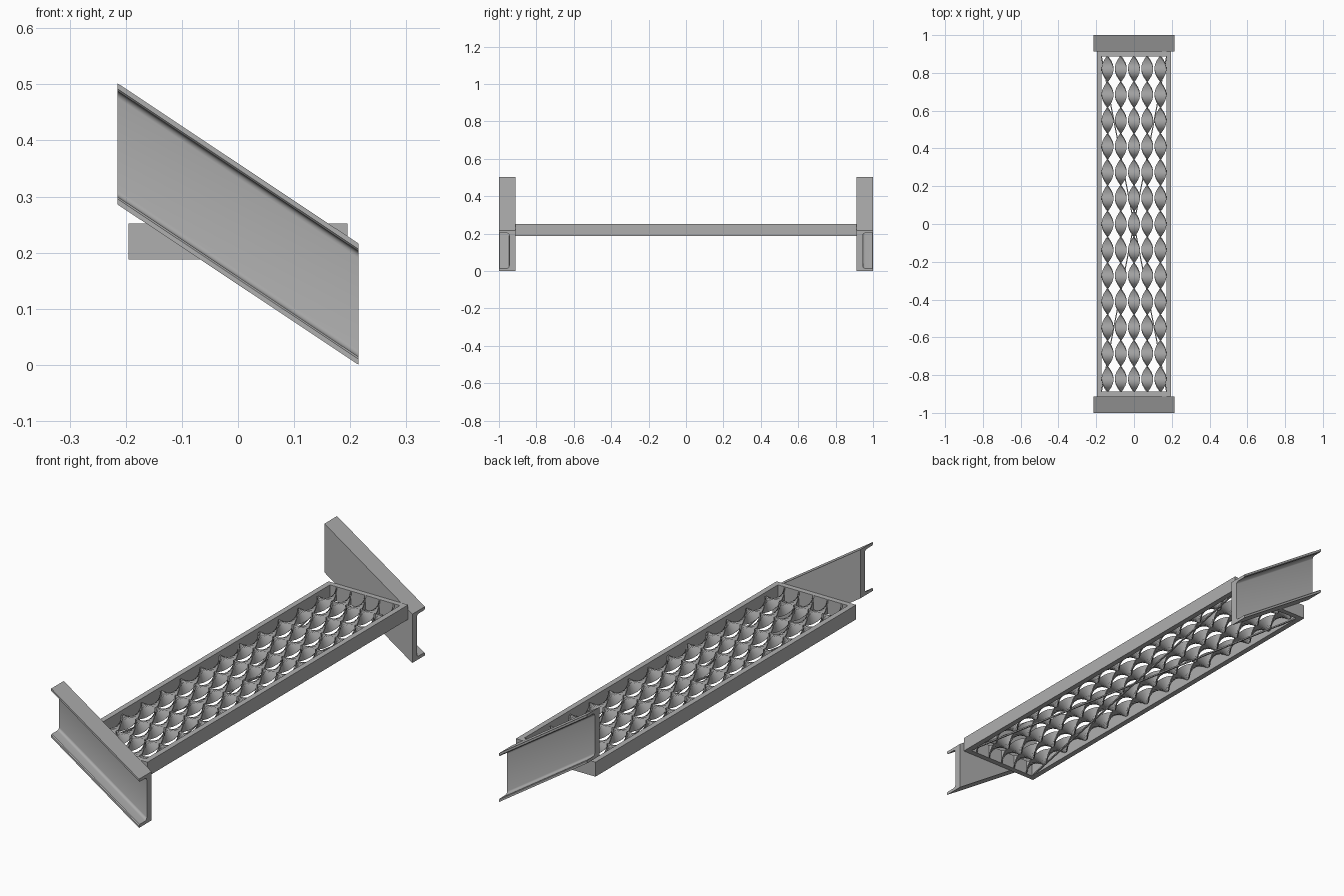
import bpy, bmesh, math
from mathutils import Vector

if "Cube" in bpy.data.objects:
    bpy.data.objects.remove(bpy.data.objects["Cube"])

steel = bpy.data.materials.new("galvanised grey")
steel.diffuse_color = (0.43, 0.43, 0.43, 1)
steel.use_nodes = True
steel.node_tree.nodes["Principled BSDF"].inputs["Base Color"].default_value = steel.diffuse_color


def make(name, bm, angle=30):
    bmesh.ops.recalc_face_normals(bm, faces=bm.faces)
    me = bpy.data.meshes.new(name)
    bm.to_mesh(me)
    bm.free()
    me.materials.append(steel)
    for p in me.polygons:
        p.use_smooth = True
    me.set_sharp_from_angle(angle=math.radians(angle))
    ob = bpy.data.objects.new(name, me)
    bpy.context.collection.objects.link(ob)
    return ob


def sweep(bm, rings):
    """Skin a list of closed rings and cap both ends."""
    vs = [[bm.verts.new(p) for p in r] for r in rings]
    n = len(vs[0])
    for a, b in zip(vs, vs[1:]):
        for i in range(n):
            j = (i + 1) % n
            bm.faces.new((a[i], a[j], b[j], b[i]))
    bm.faces.new(vs[0])
    bm.faces.new(vs[-1][::-1])


# Sloped channel stringers, open side facing outward, vertical ends
def channel_profile():
    y0, y1, yw, h, t, r = 1.0, 0.912, 0.945, 0.216, 0.014, 0.012
    pts = [(y0, 0), (y1, 0), (y1, h), (y0, h)]
    tip = 0.004
    pts += [(y0, h - t + tip), (y0 - tip, h - t)]
    arc = [(yw + r - r * math.sin(a), r - r * math.cos(a))
           for a in (i * math.pi / 8 for i in range(5))]
    pts += [(y, h - t - d) for y, d in arc]
    pts += [(y, t + d) for y, d in reversed(arc)]
    pts += [(y0 - tip, t), (y0, t - tip)]
    return pts


for name, side in (("front_stringer", -1), ("back_stringer", 1)):
    bm = bmesh.new()
    prof = channel_profile()
    sweep(bm, [[(x, side * y, z + lift) for y, z in prof]
               for x, lift in ((-0.215, 0.286), (0.215, 0.0))])
    make(name, bm)

# Rectangular tread frame: a section swept round four mitred corners
X, Y, W, Z0, Z1 = 0.195, 0.912, 0.024, 0.188, 0.252
bm = bmesh.new()
loops = []
for inset, z in ((0, Z0), (0, Z1), (W, Z1), (W, Z0)):
    loops.append([bm.verts.new((sx * (X - inset), sy * (Y - inset), z))
                  for sx, sy in ((-1, -1), (1, -1), (1, 1), (-1, 1))])
for k in range(4):
    a, b = loops[k], loops[(k + 1) % 4]
    for i in range(4):
        j = (i + 1) % 4
        bm.faces.new((a[i], a[j], b[j], b[i]))
make("tread_frame", bm)

# Twisted grating ribbons running along the tread
RIBS, TURNS, STEPS = 5, 13, 12
HALF_W, HALF_T, END = 0.031, 0.003, 0.89
zc = (Z0 + Z1) / 2
bm = bmesh.new()
for k in range(RIBS):
    xc = (k - (RIBS - 1) / 2) * 0.07
    rings = []
    for s in range(TURNS * STEPS + 1):
        f = s / (TURNS * STEPS)
        a = math.pi / 2 + math.pi * TURNS * f
        u = Vector((math.cos(a), 0, math.sin(a)))
        v = Vector((-math.sin(a), 0, math.cos(a)))
        c = Vector((xc, -END + 2 * END * f, zc))
        rings.append([c + u * HALF_W * p + v * HALF_T * q
                      for p, q in ((-1, -1), (1, -1), (1, 1), (-1, 1))])
    sweep(bm, rings)
make("twisted_grating", bm, 40)

# Thin crossed braces under the grating
bm = bmesh.new()
for s in (-1, 1):
    rings = []
    for e in (-1, 1):
        rings.append([(e * s * 0.173 + dx, e * 0.889, 0.192 + dz)
                      for dx, dz in ((-.003, -.003), (.003, -.003), (.003, .003), (-.003, .003))])
    sweep(bm, rings)
make("cross_braces", bm)
